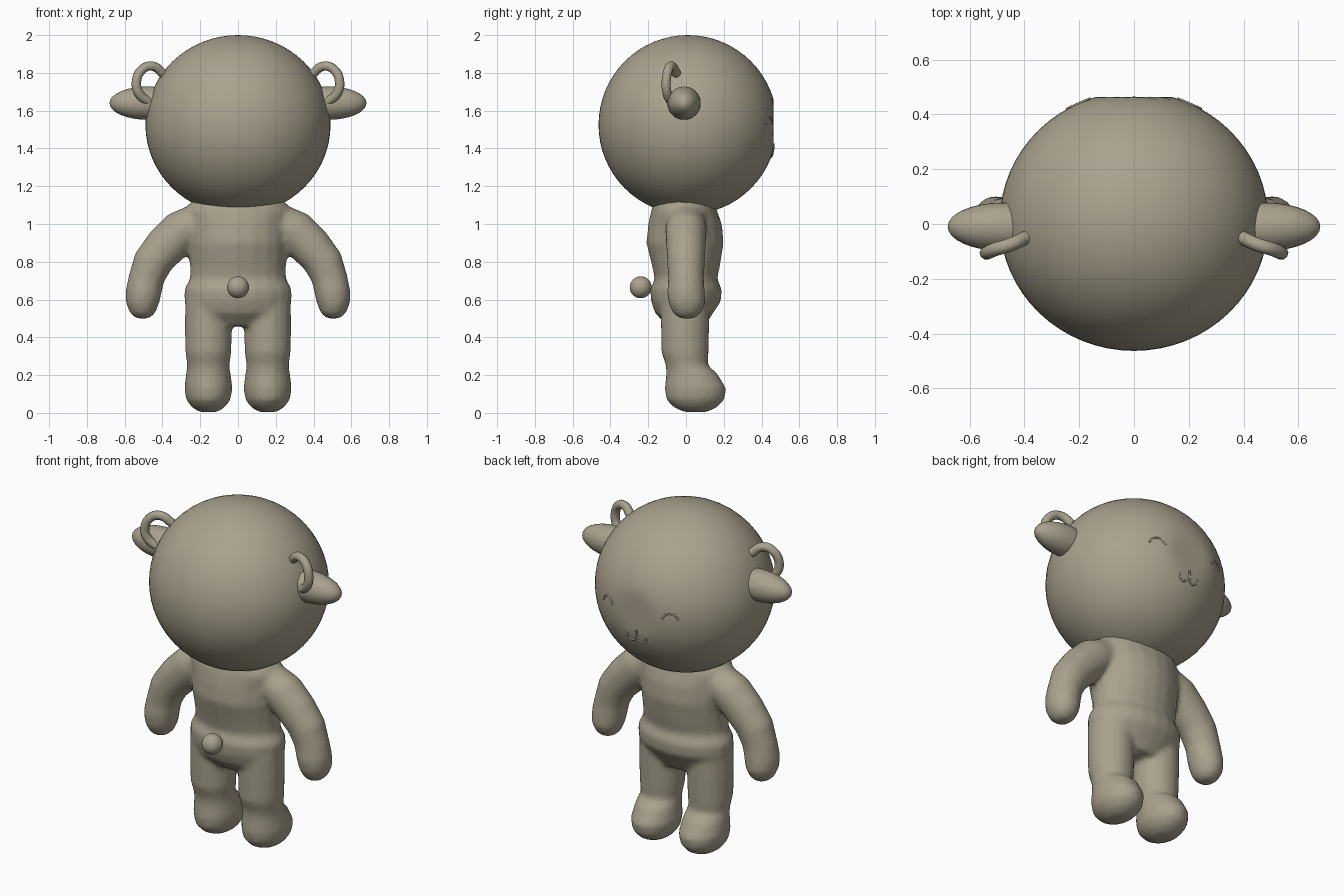
import bpy, bmesh, math
from mathutils import Vector, Matrix

cube = bpy.data.objects.get("Cube")
if cube:
    bpy.data.objects.remove(cube, do_unlink=True)

clay = bpy.data.materials.new("warm_grey_clay")
clay.use_nodes = True
COLOUR = (0.40, 0.36, 0.27, 1)
clay.diffuse_color = COLOUR
clay.node_tree.nodes["Principled BSDF"].inputs["Base Color"].default_value = COLOUR

HEAD = Vector((0, 0.01, 1.525))
HEAD_R = Vector((0.49, 0.473, 0.475))
FACE_Y = 0.463


def add_object(name, bm):
    bmesh.ops.recalc_face_normals(bm, faces=bm.faces)
    mesh = bpy.data.meshes.new(name)
    bm.to_mesh(mesh)
    bm.free()
    mesh.materials.append(clay)
    mesh.polygons.foreach_set("use_smooth", [True] * len(mesh.polygons))
    obj = bpy.data.objects.new(name, mesh)
    bpy.context.collection.objects.link(obj)
    return obj


def ball(bm, centre, radii, segments=32):
    matrix = Matrix.Translation(centre) @ Matrix.Diagonal((*radii, 1))
    return bmesh.ops.create_uvsphere(bm, u_segments=segments, v_segments=segments // 2,
                                     radius=1, matrix=matrix)["verts"]


def loft(bm, sections, sides=20):
    """Closed tube through (x, y, z, half width, half depth, tilt) sections."""
    rings = []
    for x, y, z, rx, ry, tilt in sections:
        turn = Matrix.Rotation(math.radians(tilt), 3, "Y")
        ring = []
        for i in range(sides):
            a = math.tau * i / sides
            offset = turn @ Vector((rx * math.cos(a), ry * math.sin(a), 0))
            ring.append(bm.verts.new(Vector((x, y, z)) + offset))
        rings.append(ring)
    for low, high in zip(rings, rings[1:]):
        for i in range(sides):
            j = (i + 1) % sides
            bm.faces.new((low[i], low[j], high[j], high[i]))
    bm.faces.new(rings[0])
    bm.faces.new(rings[-1])


def tube(name, points, radius):
    curve = bpy.data.curves.new(name, "CURVE")
    curve.dimensions = "3D"
    curve.bevel_depth = radius
    curve.bevel_resolution = 3
    curve.use_fill_caps = True
    curve.resolution_u = 8
    spline = curve.splines.new("BEZIER")
    spline.bezier_points.add(len(points) - 1)
    for knot, point in zip(spline.bezier_points, points):
        knot.co = point
        knot.handle_left_type = knot.handle_right_type = "AUTO"
    curve.materials.append(clay)
    obj = bpy.data.objects.new(name, curve)
    bpy.context.collection.objects.link(obj)


def on_face(x, z):
    """Point on the front of the head."""
    k = 1 - (x / HEAD_R.x) ** 2 - ((z - HEAD.z) / HEAD_R.z) ** 2
    return (x, min(FACE_Y, HEAD.y + HEAD_R.y * math.sqrt(k)), z)


# Head, with a flat nose patch
bm = bmesh.new()
for v in ball(bm, HEAD, HEAD_R, 64):
    v.co.y = min(v.co.y, FACE_Y)
add_object("head", bm)

# Body: torso, arms and legs fused into one soft skin
bm = bmesh.new()
loft(bm, [
    (0, 0, 0.46, 0.17, 0.10, 0),
    (0, -0.01, 0.53, 0.26, 0.155, 0),
    (0, 0, 0.59, 0.285, 0.185, 0),
    (0, 0, 0.655, 0.285, 0.19, 0),
    (0, 0, 0.71, 0.255, 0.165, 0),
    (0, 0, 0.78, 0.255, 0.18, 0),
    (0, -0.005, 0.90, 0.265, 0.205, 0),
    (0, -0.005, 1.00, 0.265, 0.195, 0),
    (0, -0.01, 1.07, 0.28, 0.175, 0),
    (0, -0.01, 1.12, 0.25, 0.16, 0),
])
for s in (1, -1):
    loft(bm, [(s * x, y, z, rx, ry, s * t) for x, y, z, rx, ry, t in (
        (0.20, 0, 1.02, 0.10, 0.10, -50),
        (0.29, 0, 0.97, 0.115, 0.11, -45),
        (0.38, 0, 0.885, 0.112, 0.105, -40),
        (0.45, 0, 0.80, 0.105, 0.10, -25),
        (0.485, 0, 0.71, 0.095, 0.095, -12),
        (0.50, 0, 0.64, 0.095, 0.10, -5),
        (0.505, 0.005, 0.58, 0.088, 0.098, 0),
        (0.505, 0.005, 0.53, 0.068, 0.075, 0),
        (0.505, 0.005, 0.50, 0.035, 0.04, 0),
    )])
    loft(bm, [(s * x, y, z, rx, ry, 0) for x, y, z, rx, ry in (
        (0.155, -0.005, 0.60, 0.125, 0.13),
        (0.157, -0.005, 0.45, 0.125, 0.128),
        (0.157, -0.005, 0.32, 0.122, 0.125),
        (0.157, 0.005, 0.25, 0.112, 0.112),
        (0.157, 0.03, 0.21, 0.118, 0.135),
        (0.157, 0.05, 0.13, 0.128, 0.163),
        (0.157, 0.05, 0.07, 0.118, 0.155),
        (0.157, 0.05, 0.03, 0.088, 0.115),
        (0.157, 0.05, 0.004, 0.045, 0.06),
    )])
body = add_object("body", bm)
remesh = body.modifiers.new("fuse", "REMESH")
remesh.mode = "VOXEL"
remesh.voxel_size = 0.016
remesh.use_smooth_shade = True
soften = body.modifiers.new("soften", "SMOOTH")
soften.factor = 0.5
soften.iterations = 4

# Tail
bm = bmesh.new()
ball(bm, (0, -0.24, 0.665), (0.058, 0.058, 0.058))
add_object("tail", bm)

for s, side in ((1, "left"), (-1, "right")):
    # Ear
    bm = bmesh.new()
    ball(bm, (s * 0.48, -0.01, 1.64), (0.2, 0.088, 0.088))
    add_object(side + "_ear", bm)
    # Curled horn
    tube(side + "_horn", [(s * x, y, z) for x, y, z in (
        (0.395, -0.05, 1.795), (0.45, -0.075, 1.835), (0.505, -0.092, 1.82),
        (0.538, -0.105, 1.75), (0.52, -0.098, 1.685), (0.46, -0.07, 1.64))], 0.025)
    # Closed smiling eye and half of the mouth
    tube(side + "_eye", [on_face(s * x, z) for x, z in (
        (0.16, 1.53), (0.18, 1.558), (0.205, 1.565), (0.23, 1.555), (0.245, 1.53))], 0.005)
    tube(side + "_mouth", [on_face(s * x, z) for x, z in (
        (0, 1.40), (0.005, 1.375), (0.03, 1.355), (0.055, 1.368), (0.06, 1.39))], 0.005)
tube("mouth_stem", [on_face(0, 1.425), on_face(0, 1.395)], 0.005)
